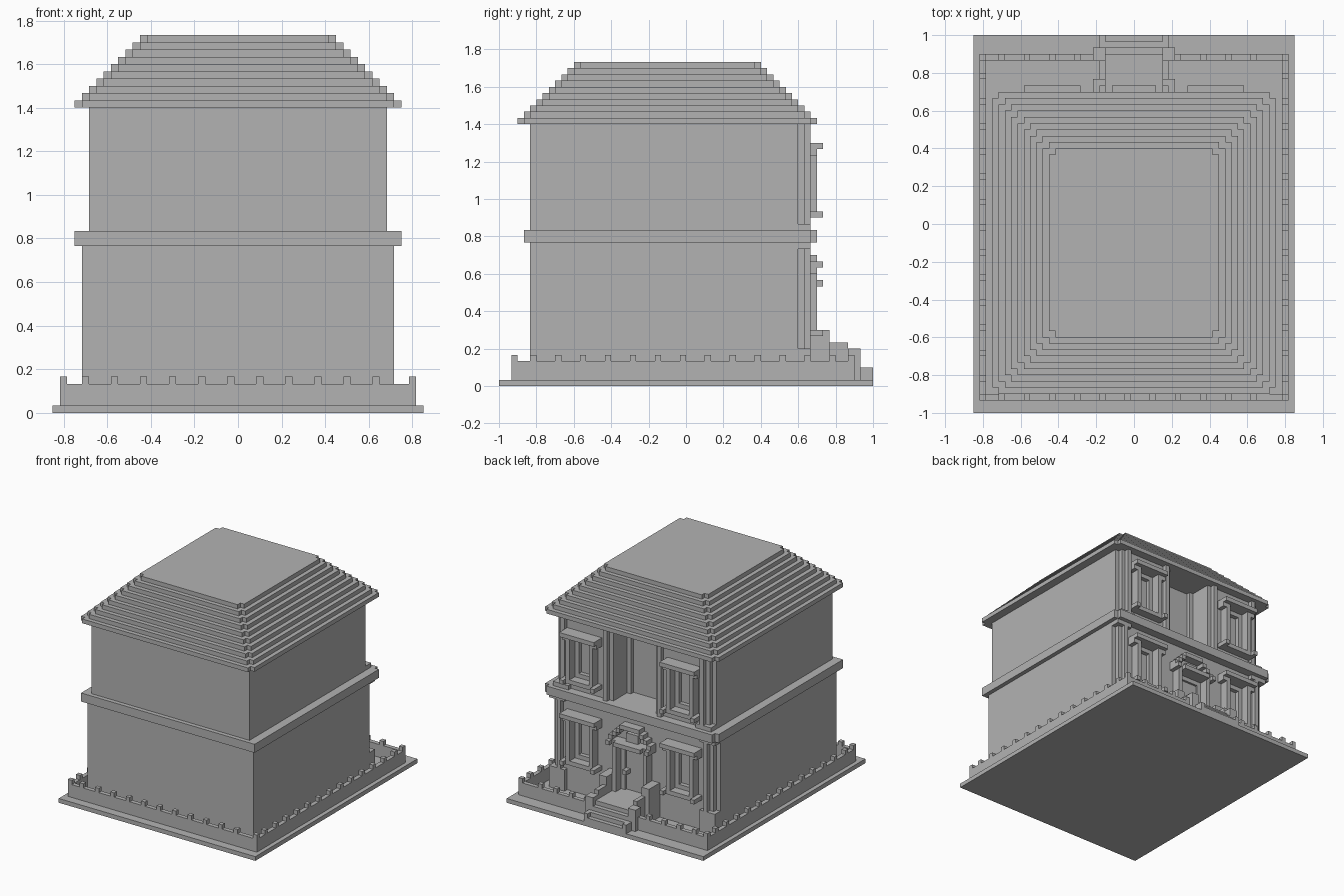
import bpy, bmesh

U = 1 / 30  # one building block

cube = bpy.data.objects.get("Cube")
if cube:
    bpy.data.objects.remove(cube, do_unlink=True)

stone = bpy.data.materials.new("grey stone")
stone.use_nodes = True
grey = (0.45, 0.45, 0.45, 1)
stone.diffuse_color = grey
stone.node_tree.nodes["Principled BSDF"].inputs["Base Color"].default_value = grey


def build(name, prisms):
    """One object from (outline, bottom, top) prisms, in block units."""
    bm = bmesh.new()
    for outline, z0, z1 in prisms:
        low = [bm.verts.new((x * U, y * U, z0 * U)) for x, y in outline]
        high = [bm.verts.new((x * U, y * U, z1 * U)) for x, y in outline]
        bm.faces.new(low[::-1])
        bm.faces.new(high)
        for i in range(len(low)):
            j = (i + 1) % len(low)
            bm.faces.new((low[i], low[j], high[j], high[i]))
    bmesh.ops.recalc_face_normals(bm, faces=bm.faces)
    mesh = bpy.data.meshes.new(name)
    bm.to_mesh(mesh)
    bm.free()
    mesh.materials.append(stone)
    bpy.context.scene.collection.objects.link(bpy.data.objects.new(name, mesh))


def box(x0, x1, y0, y1, z0, z1):
    x0, x1 = min(x0, x1), max(x0, x1)
    return [(x0, y0), (x1, y0), (x1, y1), (x0, y1)], z0, z1


def pair(x0, x1, *rest):
    return [box(s * x0, s * x1, *rest) for s in (-1, 1)]


def mirrored(half):
    """Close an outline given for its +x side, front to back."""
    return half + [(-x, y) for x, y in reversed(half)]


def notched(hx, y0, y1, front=True):
    start = [(hx - 1, y0), (hx - 1, y0 + 1), (hx, y0 + 1)] if front else [(hx, y0)]
    return mirrored(start + [(hx, y1 - 1), (hx - 1, y1 - 1), (hx - 1, y1)])


# Ground slab and garden wall
build("ground_slab", [box(-25.5, 25.5, -30, 30, 0, 1)])
wall = [box(-23.5, 23.5, -28, -27, 1, 4)]
wall += pair(23.5, 24.5, -28, 27, 1, 4) + pair(5.5, 23.5, 26, 27, 1, 4)
build("garden_wall", wall)

# Battlements on the garden wall
merlons = pair(23.5, 24.5, -28, -27, 4, 5) + pair(23.5, 24.5, 26, 27, 4, 5)
for k in range(-21, 20, 4):
    merlons.append(box(k - .5, k + .5, -28, -27, 4, 5))
    if abs(k) > 6:
        merlons.append(box(k - .5, k + .5, 26, 27, 4, 5))
for k in range(-25, 24, 4):
    merlons += pair(23.5, 24.5, k, k + 1, 4, 5)
build("wall_battlements", merlons)

# Floors and the belt between them; the upper one has a deep balcony recess
build("lower_floor", [box(-21.5, 21.5, -25, 18, 1, 23)])
build("upper_floor", [(mirrored([(20.5, -25), (20.5, 18), (5.5, 18), (5.5, 14),
                                 (4.5, 14), (4.5, 13)]), 25, 42)])
build("belt_course", [(notched(22.5, -26, 21, False), 23, 25)])

# Stepped corner pilasters with a full base and cap
for name, half, z0, z1, base in (("lower", 21.5, 1, 23, 6), ("upper", 20.5, 25, 42, 26)):
    parts = pair(half - 4, half - 1, 18, 19, base, z1)
    parts += pair(half - 3, half - 2, 19, 20, base, z1)
    parts += pair(half - 4, half, 18, 20, z0, base)
    if name == "lower":
        parts += pair(half - 4, half, 18, 20, z1 - 1, z1)
    build(name + "_pilasters", parts)

# Facade panels around the openings, then the framed windows
for name, inner, half, z0, z1, sill in (("lower", 3.5, 21.5, 1, 23, 8),
                                        ("upper", 5.5, 20.5, 25, 42, 27)):
    hood = sill + 11
    panels = pair(inner, 10.5, 18, 19, z0, z1) + pair(15.5, half - 4, 18, 19, z0, z1)
    panels += pair(10.5, 15.5, 18, 19, z0, sill + 1)
    panels += pair(10.5, 15.5, 18, 19, hood, z1)
    build(name + "_facade", panels)
    frames = []
    for edge in (9.5, 15.5):
        frames += pair(edge, edge + 1, 19, 21, sill + 1, hood)
    for edge in (10.5, 14.5):
        frames += pair(edge, edge + 1, 18, 19, sill + 1, hood)
    frames += pair(11.5, 14.5, 18, 19, sill + 1, sill + 2)
    frames += pair(11.5, 14.5, 18, 19, hood - 1, hood)
    build(name + "_window_frames", frames)
    build(name + "_window_hoods", pair(8.5, 17.5, 19, 22, hood, hood + 1)
          + pair(8.5, 9.5, 19, 21, hood - 1, hood) + pair(16.5, 17.5, 19, 21, hood - 1, hood))
    build(name + "_window_sills", pair(9.5, 16.5, 19, 21, sill, sill + 1)
          + pair(8.5, 9.5, 19, 22, sill, sill + 1) + pair(16.5, 17.5, 19, 22, sill, sill + 1))

# Balcony columns
build("balcony_columns", pair(6.5, 7.5, 19, 20, 25, 42))

# Door with frame, knob, hood and stepped pediment
build("door", [box(-3.5, 3.5, 18, 18.5, 5, 16)] + pair(2.5, 3.5, 18.5, 19, 5, 16)
      + [box(-2.5, 2.5, 18.5, 19, 15, 16)])
build("door_knob", [box(1.5, 2.5, 18.5, 20, 9, 10)])
build("door_frame", pair(3.5, 4.5, 18, 21, 5, 16) + [box(-3.5, 3.5, 18, 19, 16, 23)])
build("door_hood", [box(-5.5, 5.5, 19, 21, 16, 17)] + pair(4.5, 5.5, 21, 22, 16, 17)
      + [box(-3.5, 3.5, 21, 22, 16, 17)])
build("door_pediment", pair(4.5, 5.5, 19, 21, 17, 18) + pair(3.5, 4.5, 19, 21, 18, 19)
      + pair(2.5, 3.5, 19, 21, 19, 20) + [box(-2.5, 2.5, 19, 21, 20, 21),
                                         box(-1.5, 1.5, 19, 20, 17, 19)])

# Entrance steps and their stepped cheeks
build("entrance_steps", [box(-4.5, 4.5, 18, 30 - i, 1 + i, 2 + i) for i in range(4)])
cheeks = []
for outer, y0, y1, top in ((6.5, 19, 23, 9), (5.5, 23, 26, 7), (6.5, 26, 28, 6), (5.5, 28, 30, 3)):
    cheeks += pair(4.5, outer, y0, y1, 1, top)
build("step_cheeks", cheeks)

# Terraced roof with nicked corners
build("stepped_roof", [(notched(22.5 - i, i - 27, 21 - i), 42 + i, 43 + i) for i in range(10)])
